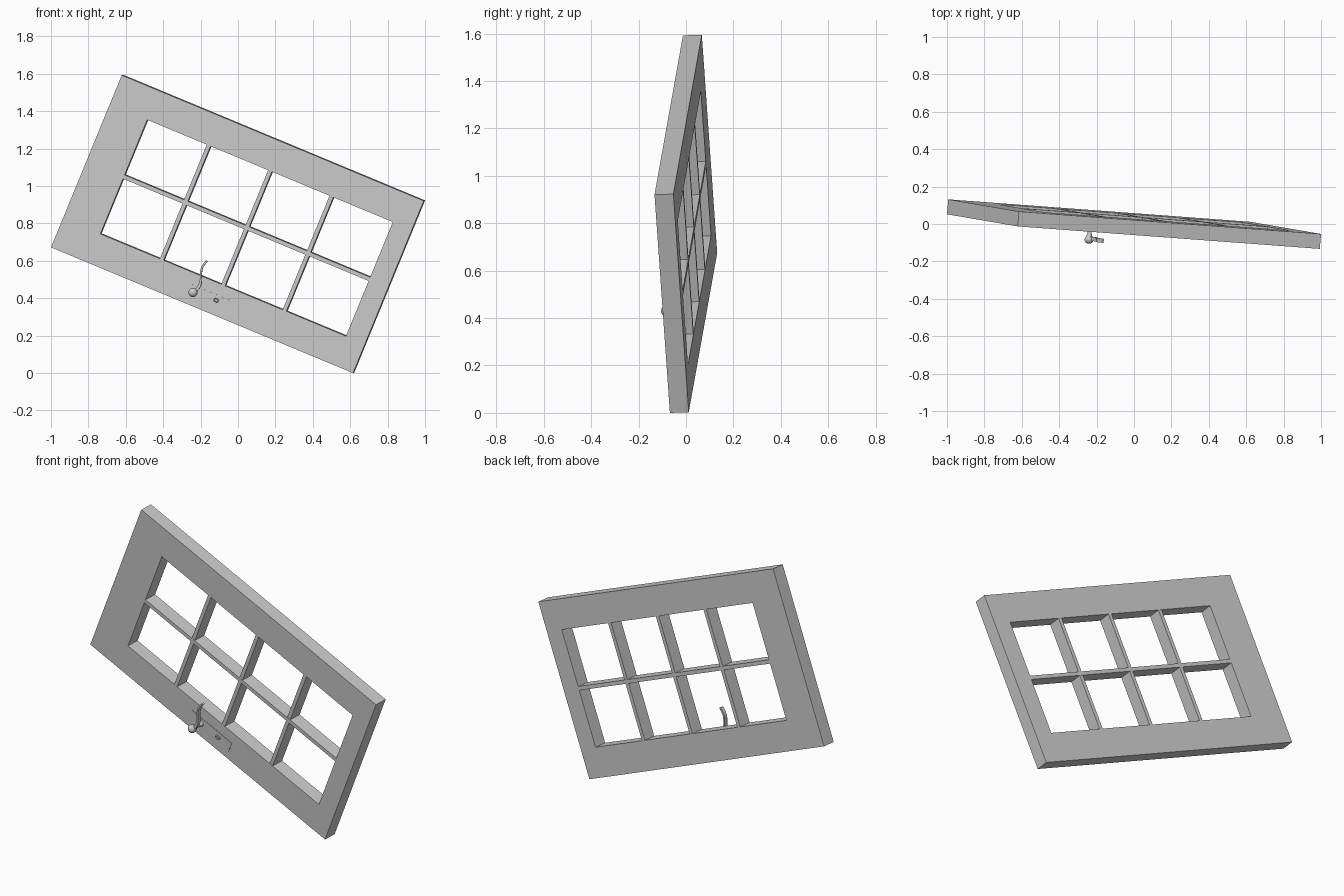
import bpy, bmesh, math
from mathutils import Vector, Matrix

if "Cube" in bpy.data.objects:
    bpy.data.objects.remove(bpy.data.objects["Cube"], do_unlink=True)

grey = bpy.data.materials.new("plain grey")
grey.use_nodes = True
COLOUR = (0.6, 0.6, 0.6, 1)
grey.diffuse_color = COLOUR
grey.node_tree.nodes["Principled BSDF"].inputs["Base Color"].default_value = COLOUR

# Tilted door frame: local x along the length, y across, z out of the front face
corner = Vector((-1.0, 0.052, 0.672))
along = Vector((1.615, -0.12, -0.672))
across = Vector((0.38, -0.065, 0.92))
LENGTH, WIDTH, DEPTH = along.length, across.length, 0.08
ux = along.normalized()
uz = ux.cross(across).normalized()
uy = uz.cross(ux)
PLACE = Matrix((ux, uy, uz)).transposed().to_4x4()
PLACE.translation = corner


def finish(name, bm, smooth=False):
    bmesh.ops.recalc_face_normals(bm, faces=bm.faces)
    mesh = bpy.data.meshes.new(name)
    bm.to_mesh(mesh)
    bm.free()
    mesh.materials.append(grey)
    ob = bpy.data.objects.new(name, mesh)
    bpy.context.collection.objects.link(ob)
    ob.matrix_world = PLACE
    if smooth:
        bpy.ops.object.select_all(action='DESELECT')
        ob.select_set(True)
        bpy.context.view_layer.objects.active = ob
        bpy.ops.object.shade_smooth_by_angle(angle=math.radians(40))
    return ob


def box(name, x0, x1, y0, y1, z0, z1):
    bm = bmesh.new()
    bmesh.ops.create_cube(bm, size=1)
    for v in bm.verts:
        v.co = [a + (b - a) * (c + 0.5) for a, b, c in
                zip((x0, y0, z0), (x1, y1, z1), v.co)]
    return finish(name, bm)


def lathe(name, x, y, profile, steps=24, stretch=1):
    """Spin (radius, height) points about an axis normal to the door."""
    bm = bmesh.new()
    vs = [bm.verts.new((r, 0, z)) for r, z in profile]
    edges = [bm.edges.new(p) for p in zip(vs, vs[1:])]
    bmesh.ops.spin(bm, geom=vs + edges, axis=(0, 0, 1), cent=(0, 0, 0),
                   angle=2 * math.pi, steps=steps)
    bmesh.ops.remove_doubles(bm, verts=bm.verts, dist=1e-5)
    for v in bm.verts:
        v.co = (x + v.co.x * stretch, y + v.co.y, v.co.z)
    return finish(name, bm, True)


# Door surround with one large opening
X0, X1 = 0.124 * LENGTH, 0.937 * LENGTH
Y0, Y1 = 0.169 * WIDTH, 0.831 * WIDTH
bm = bmesh.new()


def ring(x0, x1, y0, y1, z):
    return [bm.verts.new((x, y, z)) for x, y in
            ((x0, y0), (x1, y0), (x1, y1), (x0, y1))]


loops = [ring(0, LENGTH, 0, WIDTH, 0), ring(X0, X1, Y0, Y1, 0),
         ring(X0, X1, Y0, Y1, -DEPTH), ring(0, LENGTH, 0, WIDTH, -DEPTH)]
for a, b in zip(loops, loops[1:] + loops[:1]):
    for i in range(4):
        j = (i + 1) % 4
        bm.faces.new((a[i], a[j], b[j], b[i]))
finish("door_surround", bm)

# Glazing bars: three across, one along
BAR = 0.011
for i in range(1, 4):
    x = X0 + (X1 - X0) * i / 4
    box(f"cross_bar_{i}", x - BAR, x + BAR, Y0, Y1, -DEPTH + 0.001, -0.001)
ym = (Y0 + Y1) / 2
box("long_bar", X0, X1, ym - BAR, ym + BAR, -DEPTH, 0)

# Lock plate and keyhole collar
hx, hy = 0.457 * LENGTH, 0.074 * WIDTH
kx, ky = 0.529 * LENGTH, 0.079 * WIDTH
box("lock_plate", 0.41 * LENGTH, 0.58 * LENGTH, 0.045, 0.107, 0, 0.002)
lathe("keyhole_collar", kx, ky, [(0, 0.006), (0.006, 0.006), (0.008, 0.01),
                                 (0.01, 0.008), (0.01, 0)], stretch=1.6)

# Handle stem with rounded knob
knob = [(0.024 * math.sin(t), 0.076 + 0.022 * math.cos(t))
        for t in (math.pi * k / 12 for k in range(10))]
lathe("handle_stem", hx, hy, knob + [(0.011, 0.045), (0.011, 0.012),
                                     (0.016, 0.002)])

# Wavy lever swept from the knob
bm = bmesh.new()
STEPS, prev = 16, None
for k in range(STEPS + 1):
    t = k / STEPS
    x = hx + 0.008 + 0.011 * math.sin(2 * math.pi * t) - 0.004 * t
    y = hy + 0.01 + 0.175 * t
    half = 0.009 - 0.004 * min(1, 2 * t)
    cur = [bm.verts.new((x + sx * half, y, 0.07 + sz * 0.011))
           for sx, sz in ((-1, -1), (1, -1), (1, 1), (-1, 1))]
    if prev:
        for i in range(4):
            j = (i + 1) % 4
            bm.faces.new((prev[i], prev[j], cur[j], cur[i]))
    else:
        bm.faces.new(cur)
    prev = cur
bm.faces.new(prev)
finish("handle_lever", bm, True)
